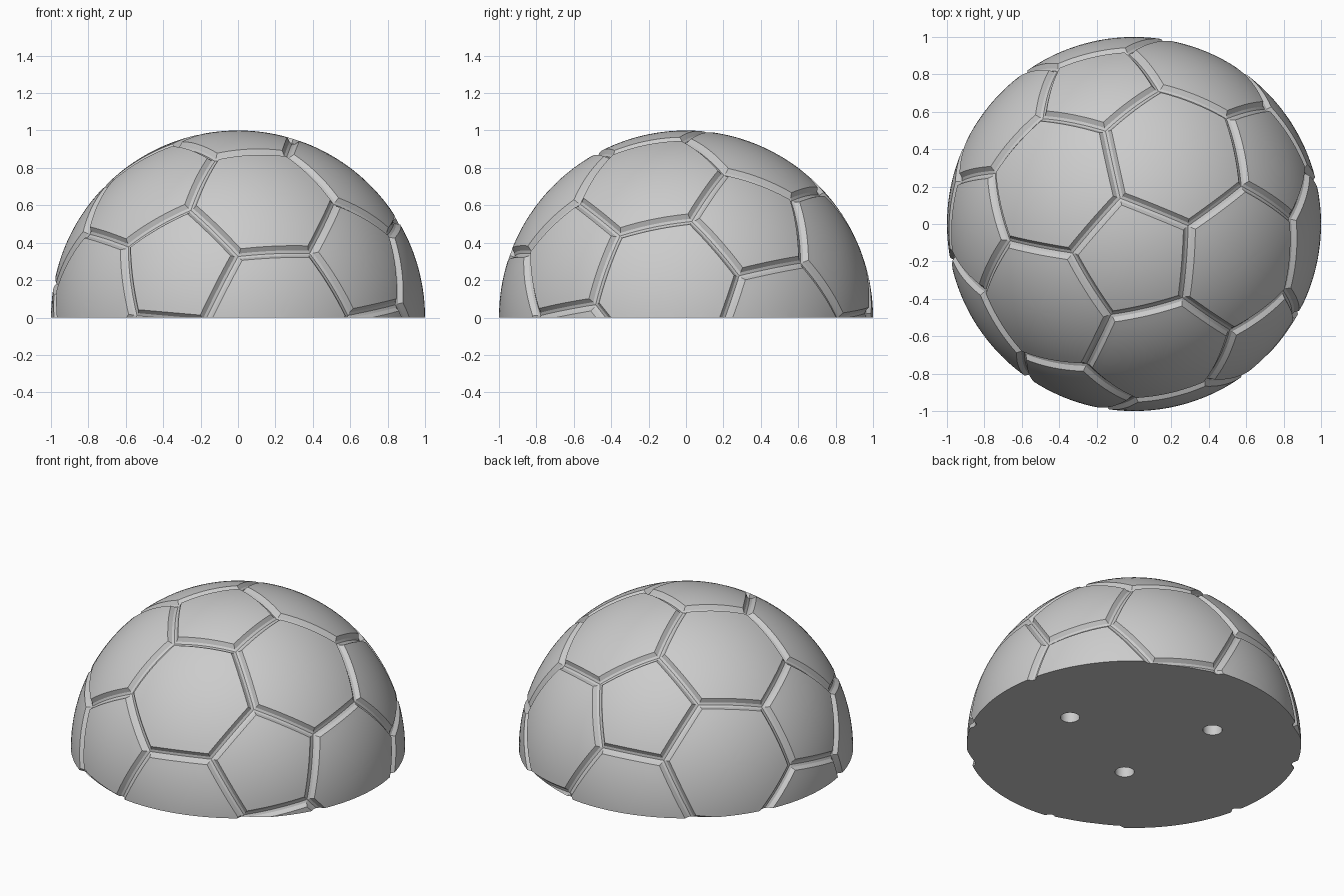
import bpy, bmesh, math
from mathutils import Vector

cube = bpy.data.objects.get("Cube")
if cube:
    bpy.data.objects.remove(cube)

GROOVE_HALF, GROOVE_DEPTH = 0.035, 0.027
SIDE_STEPS, RINGS = 10, 8

# One plain grey
grey = bpy.data.materials.new("light_grey")
grey.use_nodes = True
colour = (0.6, 0.6, 0.6, 1)
grey.diffuse_color = colour
grey.node_tree.nodes["Principled BSDF"].inputs["Base Color"].default_value = colour


def panel_centres():
    """Twelve five-sided panel directions, tilted so one sits near the top."""
    axis = Vector((0.005, -0.198, 0.98)).normalized()
    u = (Vector((1, 0, 0)) - axis * axis.x).normalized()
    w = axis.cross(u)
    polar = math.atan(2)
    points = [axis]
    for k in range(5):
        a = math.radians(31.5 + 72 * k)
        ring = u * math.cos(a) + w * math.sin(a)
        points.append(axis * math.cos(polar) + ring * math.sin(polar))
    return points + [-p for p in points]


def panel_outlines():
    """Corner loops of the five- and six-sided panels."""
    centres = panel_centres()
    bm = bmesh.new()
    for p in centres:
        for q in centres:
            if 0.3 < p.dot(q) < 0.6:
                bm.verts.new((p * 2 + q).normalized())
    bmesh.ops.convex_hull(bm, input=bm.verts[:])
    bmesh.ops.dissolve_limit(bm, angle_limit=0.1, verts=bm.verts[:], edges=bm.edges[:])
    outlines = [[v.co.copy() for v in f.verts] for f in bm.faces]
    bm.free()
    return outlines


def add_panel(bm, corners):
    """A domed panel whose rim falls into the rounded groove around it."""
    n = len(corners)
    centre = sum(corners, Vector()) / n
    apothem = ((corners[0] + corners[1]) / 2 - centre).length
    inset = 1 - GROOVE_HALF / apothem
    half = 1 - GROOVE_HALF * 0.45 / apothem
    profile = [(inset * k / RINGS, 1) for k in range(1, RINGS + 1)]
    profile += [(half, 1 - GROOVE_DEPTH * 0.8), (1, 1 - GROOVE_DEPTH)]
    border = [corners[i].lerp(corners[(i + 1) % n], j / SIDE_STEPS)
              for i in range(n) for j in range(SIDE_STEPS)]
    loops = [[bm.verts.new(centre.lerp(p, s).normalized() * r) for p in border]
             for s, r in profile]
    hub = bm.verts.new(centre.normalized())
    count = len(border)
    for i in range(count):
        j = (i + 1) % count
        bm.faces.new((hub, loops[0][i], loops[0][j]))
        for a, b in zip(loops, loops[1:]):
            bm.faces.new((a[i], b[i], b[j], a[j]))


# Half ball: all panels joined, cut flat at the base and closed
bm = bmesh.new()
for outline in panel_outlines():
    add_panel(bm, outline)
bmesh.ops.remove_doubles(bm, verts=bm.verts[:], dist=0.0005)
bmesh.ops.bisect_plane(bm, geom=bm.verts[:] + bm.edges[:] + bm.faces[:], dist=1e-5,
                       plane_co=(0, 0, 0), plane_no=(0, 0, 1), clear_inner=True)
rim = [e for e in bm.edges if e.is_boundary]
bmesh.ops.holes_fill(bm, edges=rim, sides=0)
bmesh.ops.recalc_face_normals(bm, faces=bm.faces[:])
mesh = bpy.data.meshes.new("half_ball")
bm.to_mesh(mesh)
bm.free()
ball = bpy.data.objects.new("half_ball", mesh)
bpy.context.collection.objects.link(ball)
mesh.materials.append(grey)

# Three blind round holes in the base
for x, y in ((0.5, 0), (-0.25, 0.433), (-0.17, -0.29)):
    bpy.ops.mesh.primitive_cylinder_add(vertices=32, radius=0.058, depth=0.4, location=(x, y, 0))
    cutter = bpy.context.object
    cutter.name = "hole_cutter"
    cutter.hide_render = True
    cutter.data.materials.append(grey)
    cut = ball.modifiers.new("base_hole", 'BOOLEAN')
    cut.operation, cut.solver, cut.object = 'DIFFERENCE', 'EXACT', cutter
    bpy.ops.object.select_all(action='DESELECT')
    bpy.context.view_layer.objects.active = ball
    ball.select_set(True)
    bpy.ops.object.modifier_apply(modifier=cut.name)
    bpy.data.objects.remove(cutter)

bpy.ops.object.shade_smooth_by_angle(angle=math.radians(20))
